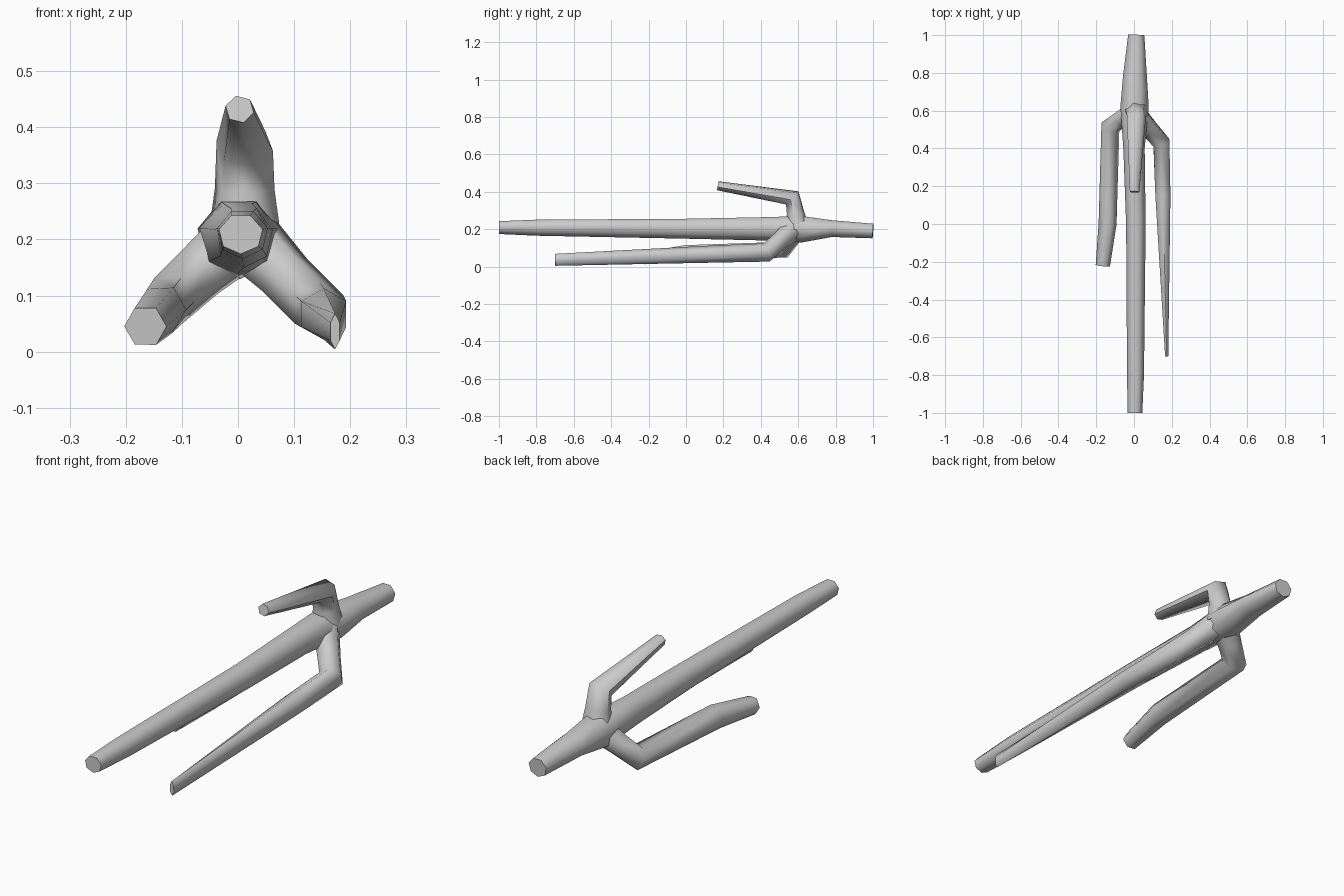
import bpy, bmesh
from math import sin, cos, tau
from mathutils import Vector

cube = bpy.data.objects.get("Cube")
if cube:
    bpy.data.objects.remove(cube, do_unlink=True)

grey = bpy.data.materials.new("plain grey")
grey.use_nodes = True
colour = (0.6, 0.6, 0.6, 1)
grey.diffuse_color = colour
grey.node_tree.nodes["Principled BSDF"].inputs["Base Color"].default_value = colour


def tube(name, side, sections, sides=6, tip_scale=(1, 1, 1)):
    """Loft a tube through (x, y, z, half width, half height) sections."""
    side = Vector(side).normalized()
    centres = [Vector(s[:3]) for s in sections]
    bm = bmesh.new()
    rings = []
    for i, (c, s) in enumerate(zip(centres, sections)):
        # mitre each ring between the neighbouring segments
        before = (c - centres[i - 1]).normalized() if i else Vector()
        after = (centres[i + 1] - c).normalized() if i + 1 < len(centres) else Vector()
        along = (before + after).normalized()
        across = (side - along * side.dot(along)).normalized()
        up = across.cross(along)
        ring = []
        for k in range(sides):
            a = tau * (k + 0.25) / sides
            off = across * cos(a) * s[3] + up * sin(a) * s[4]
            if i + 1 == len(centres):
                off *= Vector(tip_scale)
            ring.append(bm.verts.new(c + off))
        rings.append(ring)
    for a, b in zip(rings, rings[1:]):
        for k in range(sides):
            n = (k + 1) % sides
            bm.faces.new((a[k], a[n], b[n], b[k]))
    bm.faces.new(rings[0])
    bm.faces.new(rings[-1])
    bmesh.ops.recalc_face_normals(bm, faces=bm.faces)
    mesh = bpy.data.meshes.new(name)
    bm.to_mesh(mesh)
    bm.free()
    mesh.materials.append(grey)
    obj = bpy.data.objects.new(name, mesh)
    bpy.context.collection.objects.link(obj)
    bpy.ops.object.select_all(action="DESELECT")
    obj.select_set(True)
    bpy.context.view_layer.objects.active = obj
    bpy.ops.object.shade_smooth_by_angle(angle=1.1)
    return obj


# long centre shaft with a swollen hub and a tapered handle
tube("centre_shaft", (1, 0, 0), [
    (0.005, -1.0, 0.21, 0.04, 0.036),
    (0.008, -0.8, 0.21, 0.046, 0.045),
    (0.01, 0.0, 0.205, 0.053, 0.056),
    (0.0, 0.4, 0.205, 0.058, 0.065),
    (0.003, 0.62, 0.203, 0.077, 0.074),
    (0.005, 0.78, 0.205, 0.065, 0.047),
    (0.012, 1.0, 0.192, 0.044, 0.041),
], sides=7)

# short upper prong
tube("upper_prong", (1, 0, 0), [
    (0.012, 0.595, 0.2, 0.068, 0.068),
    (0.012, 0.585, 0.29, 0.055, 0.048),
    (0.012, 0.568, 0.367, 0.052, 0.05),
    (0.003, 0.17, 0.432, 0.026, 0.025),
])

# long lower prong on the left
tube("left_prong", (1, 0, 1), [
    (0.02, 0.57, 0.2, 0.06, 0.06),
    (0.085, 0.5, 0.135, 0.05, 0.05),
    (0.145, 0.43, 0.075, 0.05, 0.052),
    (0.153, 0.15, 0.067, 0.046, 0.046),
    (0.173, -0.7, 0.036, 0.032, 0.032),
], tip_scale=(0.3, 1, 1))

# medium lower prong on the right
tube("right_prong", (1, 0, -1), [
    (0.0, 0.59, 0.2, 0.06, 0.062),
    (-0.065, 0.555, 0.145, 0.052, 0.05),
    (-0.125, 0.515, 0.09, 0.048, 0.056),
    (-0.14, 0.0, 0.072, 0.045, 0.05),
    (-0.165, -0.22, 0.045, 0.038, 0.038),
])
